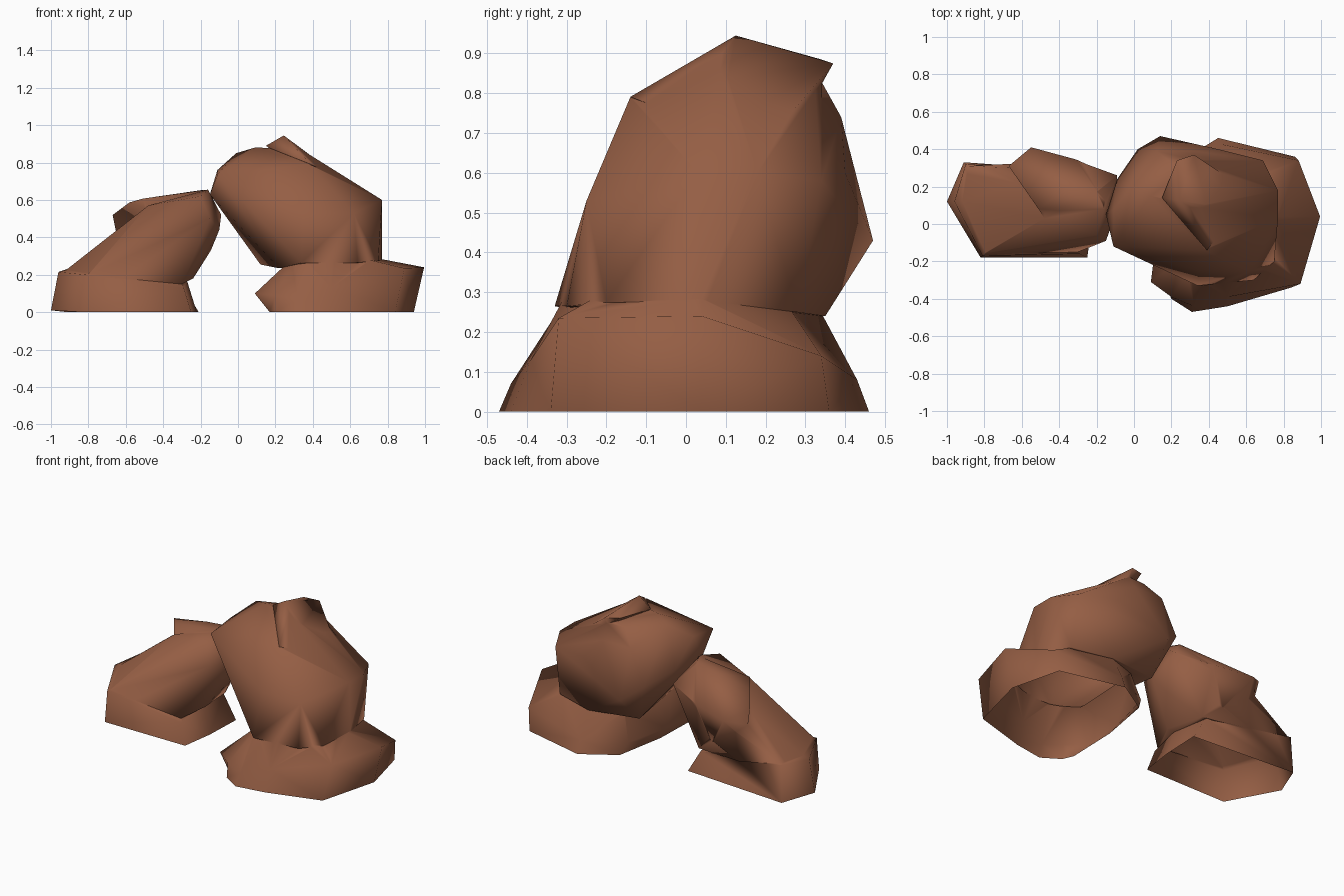
import bpy, bmesh, math

if "Cube" in bpy.data.objects:
    bpy.data.objects.remove(bpy.data.objects["Cube"])

rock = bpy.data.materials.new("red_brown_rock")
rock.diffuse_color = (0.30, 0.112, 0.058, 1)
rock.use_nodes = True
rock.node_tree.nodes["Principled BSDF"].inputs["Base Color"].default_value = rock.diffuse_color


def to_object(bm, name):
    bmesh.ops.recalc_face_normals(bm, faces=bm.faces)
    me = bpy.data.meshes.new(name)
    bm.to_mesh(me)
    bm.free()
    ob = bpy.data.objects.new(name, me)
    bpy.context.collection.objects.link(ob)
    return ob


def boulder(name, corners):
    """Solid faceted boulder wrapped around its corner points."""
    bm = bmesh.new()
    for c in corners:
        bm.verts.new(c)
    bmesh.ops.convex_hull(bm, input=bm.verts[:])
    loose = [v for v in bm.verts if not v.link_faces]
    bmesh.ops.delete(bm, geom=loose, context='VERTS')
    return to_object(bm, name)


def foot(name, rings):
    """Solid rock foot lofted through matching rings."""
    bm = bmesh.new()
    vs = [[bm.verts.new(p) for p in r] for r in rings]
    n = len(rings[0])
    for a, b in zip(vs, vs[1:]):
        for i in range(n):
            j = (i + 1) % n
            bm.faces.new((a[i], a[j], b[j], b[i]))
    bm.faces.new(vs[0])
    bm.faces.new(vs[-1])
    bmesh.ops.triangulate(bm, faces=bm.faces[:])
    return to_object(bm, name)


def fuse(name, parts):
    """Union the parts into one smooth shell, open at the ground."""
    base = parts[0]
    for p in parts[1:]:
        m = base.modifiers.new("union", 'BOOLEAN')
        m.operation, m.solver, m.object = 'UNION', 'EXACT', p
    dg = bpy.context.evaluated_depsgraph_get()
    me = bpy.data.meshes.new_from_object(base.evaluated_get(dg))
    bm = bmesh.new()
    bm.from_mesh(me)
    bmesh.ops.remove_doubles(bm, verts=bm.verts, dist=0.004)
    ground = [f for f in bm.faces if all(v.co.z < 0.015 for v in f.verts)]
    bmesh.ops.delete(bm, geom=ground, context='FACES')
    for p in parts:
        bpy.data.objects.remove(p)
    ob = to_object(bm, name)
    ob.data.materials.clear()
    ob.data.materials.append(rock)
    for p in ob.data.polygons:
        p.use_smooth = True
        p.material_index = 0
    ob.data.set_sharp_from_angle(angle=math.radians(100))


# Large right rock: flared foot
right_foot = foot("right_foot", [
    [(.84, -.34, 0), (.94, .04, 0), (.86, .36, 0), (.45, .46, 0), (.24, .33, 0),
     (.18, 0, 0), (.17, -.33, 0), (.2, -.40, 0), (.31, -.47, 0), (.5, -.44, 0)],
    [(.89, -.32, .235), (.995, .04, .24), (.88, .34, .14), (.45, .43, .08), (.2, .3, .08),
     (.13, 0, .08), (.09, -.31, .10), (.2, -.39, .09), (.32, -.44, .07), (.5, -.39, .13)],
    [(.70, -.24, .28), (.76, .04, .285), (.69, .26, .26), (.45, .34, .25), (.25, .27, .25),
     (.24, 0, .24), (.24, -.20, .24), (.29, -.27, .25), (.37, -.31, .27), (.5, -.31, .28)],
])

# Leaning body of the right rock
right_body = boulder("right_body", [
    (.34, -.33, .265), (.64, -.3, .265), (.75, -.2, .275), (.77, .04, .28), (.7, .28, .25),
    (.45, .35, .24), (.12, .3, .255), (.22, -.18, .235),
    (.14, .47, .43), (.02, .40, .52), (-.09, .24, .60), (-.15, .05, .63), (-.11, -.12, .735),
    (.02, -.1, .54), (.35, -.25, .53), (.62, -.25, .53), (.77, .03, .60), (.77, .18, .60),
    (.69, .34, .58), (.45, .40, .60),
    (.38, -.14, .79), (-.11, .08, .76), (-.01, .2, .85), (.09, .15, .88),
    (.56, .1, .71), (.5, .27, .72), (.12, .39, .74), (.32, .39, .74), (.2, .33, .83),
    (.32, .34, .83), (.33, .09, .875),
])

# Overhanging lip on its crest
right_crest = boulder("right_crest", [
    (.15, .14, .89), (.245, .125, .945), (.2, .12, .85), (.23, .34, .885), (.32, .37, .875),
    (.33, .34, .82), (.5, .25, .735), (.56, .08, .709), (.39, -.14, .791), (.3, .09, .9),
    (.4, .1, .68),
])
fuse("right_rock", [right_body, right_foot, right_crest])

# Small left rock: foot
left_foot = foot("left_foot", [
    [(-.82, -.18, 0), (-.25, -.18, 0), (-.22, .03, 0), (-.21, .28, 0), (-.91, .33, 0),
     (-1, .12, .01)],
    [(-.81, -.17, .20), (-.29, -.16, .13), (-.27, .03, .16), (-.30, .28, .15),
     (-.9, .32, .235), (-.96, .12, .215)],
    [(-.76, -.12, .23), (-.33, -.12, .19), (-.31, .03, .2), (-.35, .25, .2),
     (-.82, .26, .255), (-.87, .12, .24)],
])

# Sloping body of the left rock
left_body = boulder("left_body", [
    (-.89, .31, .235), (-.92, .12, .225), (-.80, -.16, .20), (-.30, -.15, .15),
    (-.24, .01, .18), (-.28, .27, .16), (-.6, .32, .18),
    (-.63, .22, .45), (-.65, .3, .42), (-.31, .34, .48), (-.09, .26, .52), (-.10, .05, .44),
    (-.145, .13, .33), (-.15, -.09, .50), (-.47, .2, .53),
    (-.16, .08, .655), (-.2, .17, .65), (-.2, -.06, .62), (-.48, .03, .57),
])

# Stepped upper block of the left rock
left_block = boulder("left_block", [
    (-.67, .31, .52), (-.65, .3, .42), (-.55, .41, .46), (-.51, .39, .47),
    (-.58, .18, .587), (-.51, .08, .607), (-.49, .05, .55), (-.35, .19, .628),
    (-.2, .17, .652), (-.16, .1, .655), (-.31, .345, .48), (-.12, .26, .5),
    (-.4, .31, .25), (-.6, .29, .33), (-.3, .1, .4),
])
fuse("left_rock", [left_body, left_foot, left_block])
